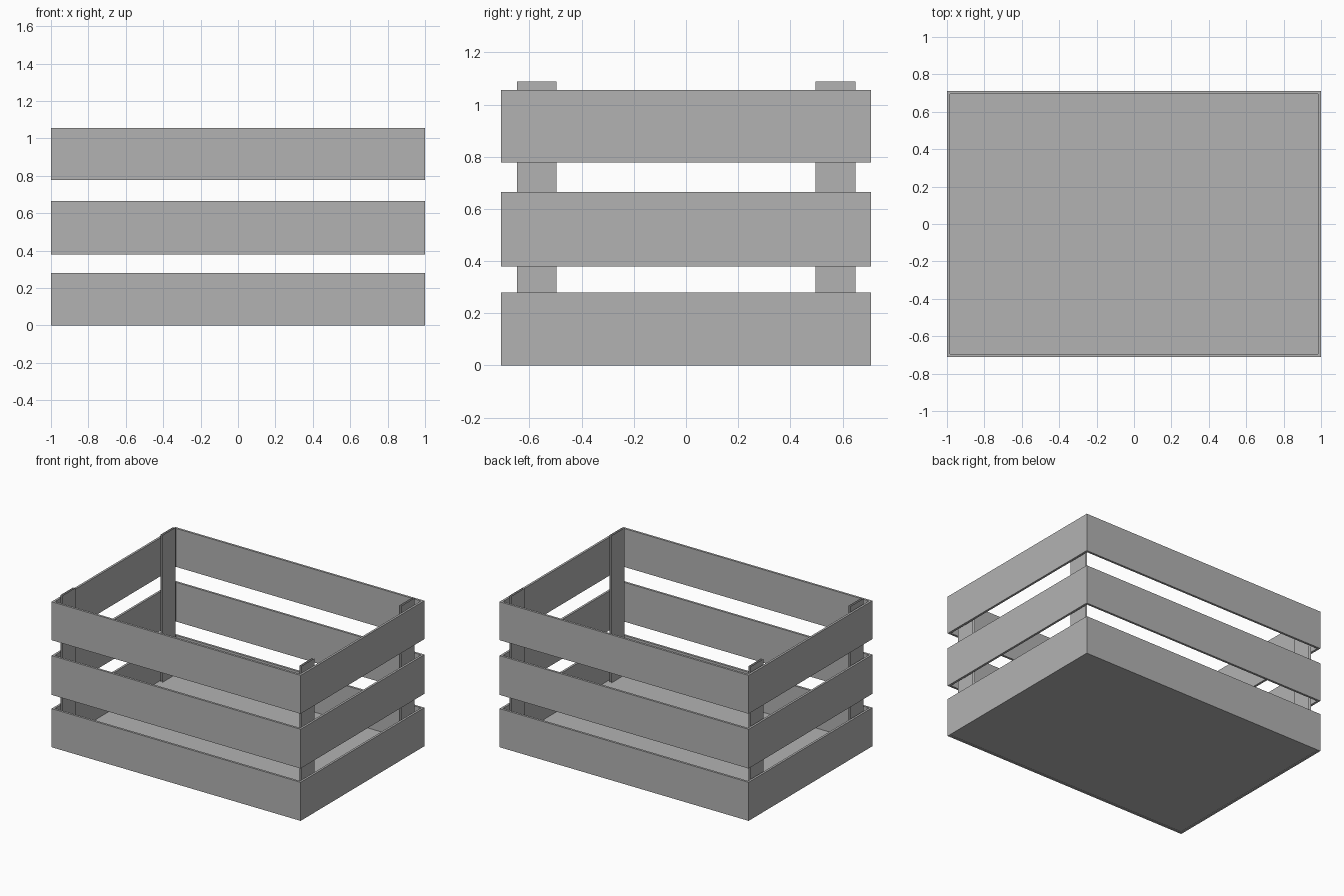
import bpy
import bmesh

cube = bpy.data.objects.get("Cube")
if cube:
    bpy.data.objects.remove(cube, do_unlink=True)

grey = bpy.data.materials.new("plain_grey")
grey.use_nodes = True
grey.diffuse_color = (0.45, 0.45, 0.45, 1)
grey.node_tree.nodes["Principled BSDF"].inputs["Base Color"].default_value = grey.diffuse_color


def box(name, low, high, open_ends=False):
    """Box between two corners; open_ends keeps only the two faces along x."""
    bm = bmesh.new()
    bmesh.ops.create_cube(bm, size=1)
    for v in bm.verts:
        v.co = [(a + b) / 2 + c * (b - a) for a, b, c in zip(low, high, v.co)]
    bm.normal_update()
    if open_ends:
        ends = [f for f in bm.faces if abs(f.normal.x) < 0.5]
        bmesh.ops.delete(bm, geom=ends, context='FACES')
    mesh = bpy.data.meshes.new(name)
    bm.to_mesh(mesh)
    bm.free()
    mesh.materials.append(grey)
    obj = bpy.data.objects.new(name, mesh)
    bpy.context.collection.objects.link(obj)
    return obj


HALF_X, HALF_Y, BOARD = 1.0, 0.71, 0.016
IN_X, IN_Y = HALF_X - BOARD, HALF_Y - BOARD

# Three bands of slats around the crate
bands = {"lower": (0, 0.28), "middle": (0.38, 0.665), "upper": (0.777, 1.056)}
for band, (z0, z1) in bands.items():
    box(band + "_front_slat", (-HALF_X, -HALF_Y, z0), (HALF_X, -IN_Y, z1))
    box(band + "_back_slat", (-HALF_X, IN_Y, z0), (HALF_X, HALF_Y, z1))
    box(band + "_right_slat", (-HALF_X, -IN_Y, z0), (-IN_X, IN_Y, z1))
    box(band + "_left_slat", (IN_X, -IN_Y, z0), (HALF_X, IN_Y, z1))

# Floor panel between the lower slats
box("floor_panel", (-IN_X, -IN_Y, 0.004), (IN_X, IN_Y, 0.02))

# Upright battens inside the short sides, made of an inner and an outer skin
for side, x in (("right", -0.964), ("left", 0.954)):
    for end, y in (("front", -0.572), ("back", 0.573)):
        box(f"{end}_{side}_batten", (x - 0.008, y - 0.076, 0.02),
            (x + 0.008, y + 0.076, 1.088), open_ends=True)
